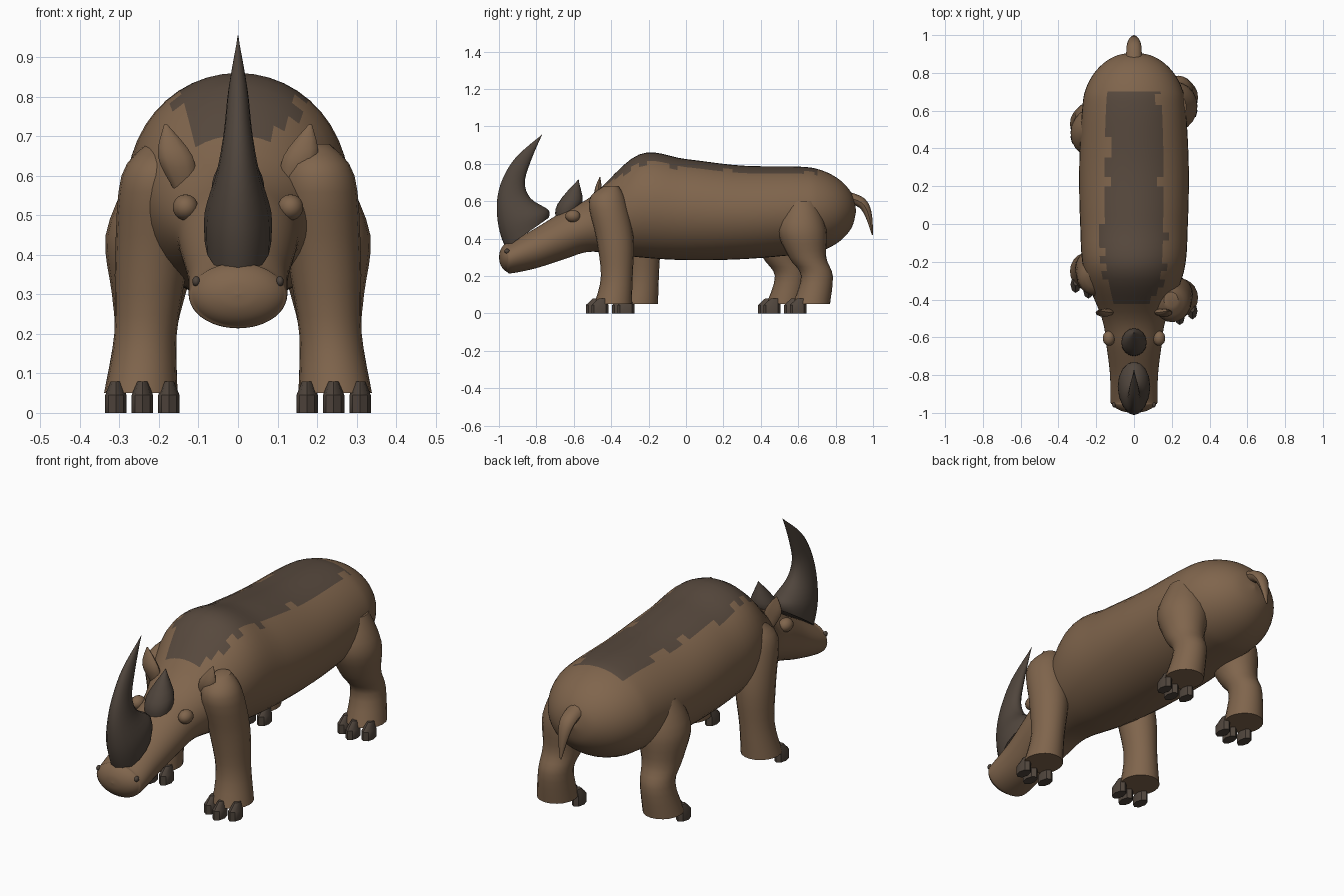
import bpy, bmesh, random
from math import sin, cos, radians, pi, tau
from mathutils import Vector

random.seed(4)
cube = bpy.data.objects.get("Cube")
if cube:
    bpy.data.objects.remove(cube, do_unlink=True)


def material(name, *rgb):
    mat = bpy.data.materials.new(name)
    mat.use_nodes = True
    mat.diffuse_color = (*rgb, 1)
    shader = mat.node_tree.nodes["Principled BSDF"]
    shader.inputs["Base Color"].default_value = (*rgb, 1)
    return mat


hide = material("brown hide", .215, .13, .073)
saddle = material("dark back hide", .095, .066, .047)
horn = material("dark horn", .08, .06, .046)


def smooth_rows(rows, steps):
    """Catmull-Rom interpolation through the key rings."""
    rows = [Vector(row) for row in rows]
    last = len(rows) - 1
    result = []
    for i in range(last):
        before, start = rows[max(i - 1, 0)], rows[i]
        end, after = rows[i + 1], rows[min(i + 2, last)]
        for step in range(steps):
            t = step / steps
            slope = end - before
            bend = 2 * before - 5 * start + 4 * end - after
            twist = 3 * start - before - 3 * end + after
            result.append(start + t * (slope + t * (bend + t * twist)) / 2)
    return result + [rows[last]]


def finish(mesh_data, name, mats):
    """Turn the bmesh into a smooth-shaded object with sharp creases kept."""
    bmesh.ops.recalc_face_normals(mesh_data, faces=mesh_data.faces)
    mesh = bpy.data.meshes.new(name)
    mesh_data.to_mesh(mesh)
    mesh_data.free()
    for mat in mats:
        mesh.materials.append(mat)
    mesh.shade_smooth()
    mesh.set_sharp_from_angle(angle=radians(40))
    part = bpy.data.objects.new(name, mesh)
    bpy.context.collection.objects.link(part)
    return part


def loft(name, rows, mats, tilt=(0, 0), sides=20, steps=4):
    """Skin elliptical rings (x, y, z, half width, half depth), tilting along the way."""
    mesh_data = bmesh.new()
    rows = smooth_rows(rows, steps)
    rings = []
    for i, (x, y, z, width, depth) in enumerate(rows):
        lean = radians(tilt[0] + (tilt[1] - tilt[0]) * i / (len(rows) - 1))
        width, depth = max(width, .001), max(depth, .001)
        ring = []
        for k in range(sides):
            angle = tau * k / sides
            across, along = width * cos(angle), depth * sin(angle)
            ring.append(mesh_data.verts.new(
                (x + across, y + along * cos(lean), z + along * sin(lean))))
        rings.append(ring)
    for lower, upper in zip(rings, rings[1:]):
        for k in range(sides):
            n = (k + 1) % sides
            mesh_data.faces.new((lower[k], lower[n], upper[n], upper[k]))
    mesh_data.faces.new(rings[0])
    mesh_data.faces.new(rings[-1])
    return finish(mesh_data, name, mats)


def spine(points, ratio, side=0, offset=0, lean=0, shift=0):
    """Rings from (y, z, radius); x follows a straight slanting line."""
    return [(side * (offset + lean * z), y + shift, z, radius * ratio, radius)
            for y, z, radius in points]


def ball(name, centre, size, mat):
    mesh_data = bmesh.new()
    bmesh.ops.create_uvsphere(mesh_data, u_segments=14, v_segments=10, radius=1)
    bmesh.ops.scale(mesh_data, vec=size, verts=mesh_data.verts)
    bmesh.ops.translate(mesh_data, vec=centre, verts=mesh_data.verts)
    finish(mesh_data, name, [mat])


def dome(ring, length):
    """Round off an end ring with a quarter-circle rule."""
    x, y, z, width, depth = ring
    angles = [pi / 2 * step / 4 for step in range(1, 5)]
    return [(x, y + length * sin(a), z, width * cos(a), depth * cos(a)) for a in angles]


# Body and head as one skin, rounded at the muzzle and the rump
trunk = [
    (0, -.93, .3, .125, .085),
    (0, -.8, .35, .127, .108),
    (0, -.65, .42, .145, .13),
    (0, -.5, .48, .17, .15),
    (0, -.25, .575, .265, .275),
    (0, 0, .555, .285, .27),
    (0, .3, .54, .29, .25),
    (0, .6, .55, .275, .235)]
muzzle = dome(trunk[0], -.07)[::-1]
rump = dome(trunk[-1], .31)
body = loft("body", muzzle + trunk + rump, [hide, saddle], tilt=(90, 90), sides=44, steps=6)

# Ragged dark saddle along the spine
for face in body.data.polygons:
    x, y, z = face.center
    if z > .6 and -.42 < y < .7:
        limit = .165 - max(y, 0) / 20 - max(-.2 - y, 0) / 4
        if abs(x) < limit + random.uniform(-.02, .02):
            face.material_index = 1

# Horns: thick at the base, curving back to a point
front_curve = [(-.85, .43, .14), (-.87, .51, .14), (-.92, .61, .09),
               (-.92, .71, .06), (-.87, .82, .04), (-.77, .955, 0)]
rear_curve = [(-.63, .54, .075), (-.62, .6, .07), (-.575, .715, 0)]
loft("front_horn", spine(front_curve, .6), [horn], tilt=(35, -45), sides=16)
loft("rear_horn", spine(rear_curve, .87), [horn], tilt=(28, 0), sides=16)

# Tail
tail_curve = [(.87, .62, .03), (.94, .59, .028), (.975, .53, .02), (.997, .42, .003)]
loft("tail", spine(tail_curve, 1.4), [hide], tilt=(75, 10), sides=12)

# Leg and ear centre lines
front_curve = [(-.4, .68, .04), (-.42, .6, .1), (-.38, .4, .1), (-.37, .2, .085), (-.39, .05, .1)]
hind_curve = [(.62, .6, .08), (.62, .45, .13), (.65, .3, .1), (.7, .2, .085), (.67, .05, .1)]
ear_curve = [(-.46, .57, .015), (-.47, .65, .022), (-.46, .73, .002)]


def leg(name, side, curve, shift):
    loft(name, spine(curve, .93, side, .25, -.08, shift), [hide])
    sole_y, sole_z, radius = curve[-1]
    for i in (-1, 0, 1):
        y = sole_y + shift - radius + abs(i) * .03
        toe = [(y, 0, .045), (y, .045, .045), (y + .015, .08, .022)]
        loft(f"{name}_toe_{i + 2}", spine(toe, .6, side, .242 + i * .067),
             [horn], sides=8, steps=1)


# Walking pose: the right pair stands closer together than the left
for label, side, stride in (("left", 1, 0), ("right", -1, .14)):
    leg(f"front_leg_{label}", side, front_curve, stride)
    leg(f"hind_leg_{label}", side, hind_curve, -stride)
    loft(f"ear_{label}", spine(ear_curve, 2, side, -.036, .3), [hide], tilt=(30, 0), sides=12)
    ball(f"eye_{label}", (side * .133, -.605, .52), (.033, .04, .033), hide)
    ball(f"nostril_{label}", (side * .106, -.957, .333), (.01, .014, .013), horn)
